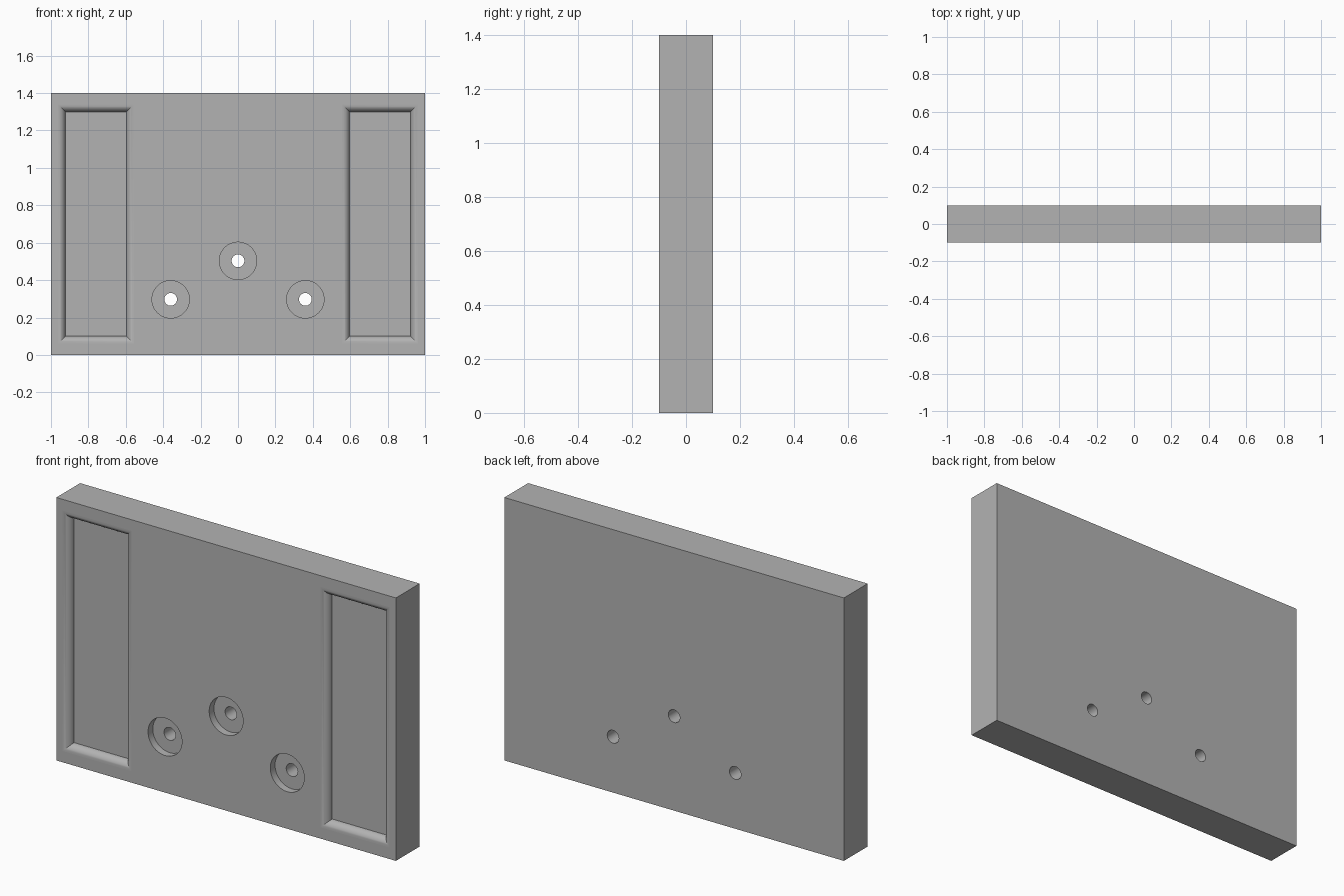
import bpy
import bmesh
from math import cos, sin, pi
from mathutils import Matrix, Vector

cube = bpy.data.objects.get("Cube")
if cube:
    bpy.data.objects.remove(cube, do_unlink=True)

HEIGHT, HALF_T = 1.4, 0.1
DEPTH = 0.04                       # depth of recesses and counterbores
FRONT = -HALF_T

grey = bpy.data.materials.new("plain grey")
grey.use_nodes = True
colour = (0.45, 0.45, 0.45, 1)
grey.diffuse_color = colour
grey.node_tree.nodes["Principled BSDF"].inputs["Base Color"].default_value = colour


def finish(bm, name):
    bmesh.ops.recalc_face_normals(bm, faces=bm.faces)
    mesh = bpy.data.meshes.new(name)
    bm.to_mesh(mesh)
    bm.free()
    mesh.materials.append(grey)
    obj = bpy.data.objects.new(name, mesh)
    bpy.context.collection.objects.link(obj)
    return obj


def cylinder(name, x, z, radius, y0, y1):
    bm = bmesh.new()
    place = Matrix.Translation((x, (y0 + y1) / 2, z)) @ Matrix.Rotation(pi / 2, 4, 'X')
    bmesh.ops.create_cone(bm, cap_ends=True, segments=48, radius1=radius,
                          radius2=radius, depth=y1 - y0, matrix=place)
    return finish(bm, name)


def recess(name, x, steps=10):
    # Rectangular rings following a rounded-over rim, lofted into a solid
    half_w, half_h, z = 0.163, 0.6, HEIGHT / 2
    rings = [(DEPTH, FRONT - 0.1)]
    for i in range(steps + 1):
        a = pi / 2 * i / steps
        rings.append((DEPTH * (1 - sin(a)), FRONT + DEPTH * (1 - cos(a))))
    bm = bmesh.new()
    loops = []
    for grow, y in rings:
        w, h = half_w + grow, half_h + grow
        loops.append([bm.verts.new((x + sx * w, y, z + sz * h))
                      for sx, sz in ((-1, -1), (1, -1), (1, 1), (-1, 1))])
    for a, b in zip(loops, loops[1:]):
        for i in range(4):
            j = (i + 1) % 4
            bm.faces.new((a[i], a[j], b[j], b[i]))
    bm.faces.new(loops[0])
    bm.faces.new(loops[-1])
    return finish(bm, name)


# Solid slab
bm = bmesh.new()
bmesh.ops.create_cube(bm, size=1, matrix=Matrix.Translation((0, 0, HEIGHT / 2))
                      @ Matrix.Diagonal((2, 2 * HALF_T, HEIGHT, 1)))
plate = finish(bm, "mounting_plate")

# Side recesses, counterbores and through holes
cutters = [recess("recess_cutter_" + side, x) for side, x in (("left", 0.76), ("right", -0.76))]
for side, x, z in (("left", 0.36, 0.297), ("middle", 0, 0.503), ("right", -0.36, 0.297)):
    cutters.append(cylinder("counterbore_cutter_" + side, x, z, 0.1, FRONT - 0.1, FRONT + DEPTH))
    cutters.append(cylinder("hole_cutter_" + side, x, z, 0.034, FRONT - 0.2, HALF_T + 0.1))

bpy.ops.object.select_all(action='DESELECT')
plate.select_set(True)
bpy.context.view_layer.objects.active = plate
for cutter in cutters:
    cut = plate.modifiers.new("cut", 'BOOLEAN')
    cut.operation = 'DIFFERENCE'
    cut.solver = 'EXACT'
    cut.object = cutter
    bpy.ops.object.modifier_apply(modifier=cut.name)
for cutter in cutters:
    bpy.data.objects.remove(cutter, do_unlink=True)

# Smooth rims and bores, flat planes
bpy.ops.object.shade_smooth_by_angle(angle=pi / 6)
for face in plate.data.polygons:
    if max(abs(c) for c in face.normal) > 0.9995:
        face.use_smooth = False
